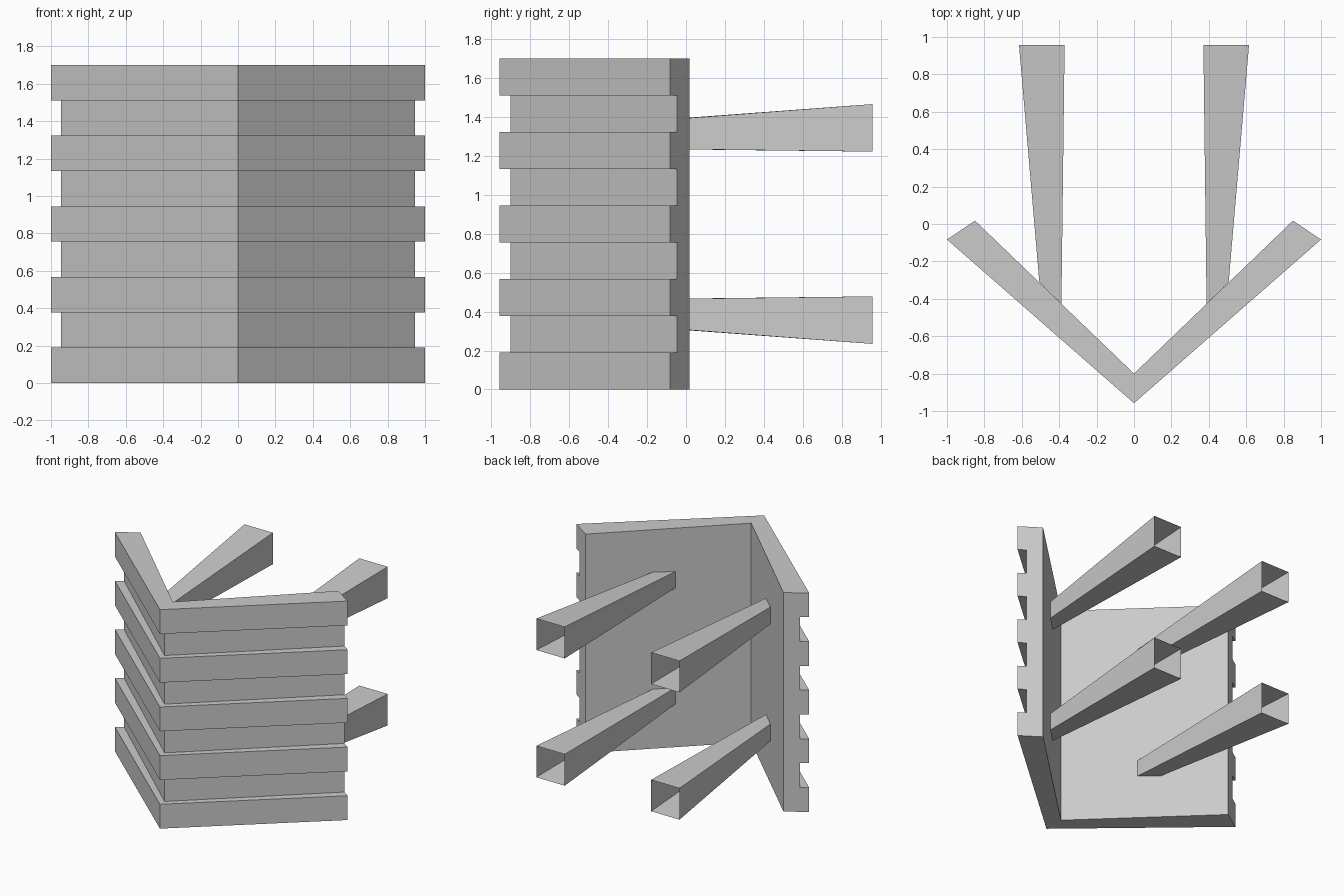
import bpy, bmesh
from mathutils import Vector

if "Cube" in bpy.data.objects:
    bpy.data.objects.remove(bpy.data.objects["Cube"])

LAYERS = 9
HEIGHT = 1.70
STEP = HEIGHT / LAYERS
RECESS = 0.36          # groove depth as a fraction of wall thickness


def loft(name, sections, cap):
    """Skin a row of matching closed cross-sections."""
    bm = bmesh.new()
    rings = [[bm.verts.new(p) for p in s] for s in sections]
    for a, b in zip(rings, rings[1:]):
        n = len(a)
        for i in range(n):
            j = (i + 1) % n
            bm.faces.new((a[i], a[j], b[j], b[i]))
    if cap:
        bm.faces.new(rings[0])
        bm.faces.new(rings[-1])
    bmesh.ops.recalc_face_normals(bm, faces=bm.faces)
    mesh = bpy.data.meshes.new(name)
    bm.to_mesh(mesh)
    bm.free()
    obj = bpy.data.objects.new(name, mesh)
    bpy.context.collection.objects.link(obj)
    return obj


# V-shaped wall with alternating raised and recessed bands
def wall_section(outer, inner):
    outer, inner = Vector(outer), Vector(inner)
    pts = []
    for k in range(LAYERS):
        p = outer.lerp(inner, RECESS if k % 2 else 0)
        pts += [(p.x, p.y, k * STEP), (p.x, p.y, (k + 1) * STEP)]
    return pts + [(inner.x, inner.y, HEIGHT), (inner.x, inner.y, 0)]


loft("banded_wall", [
    wall_section((-1, -0.083), (-0.85, 0.018)),
    wall_section((0, -0.958), (0, -0.80)),
    wall_section((1, -0.083), (0.85, 0.018)),
], cap=True)


# Four tapered, open-ended pegs reaching back from the wall
def peg(name, side, upper):
    def pt(x, y, z):
        return (side * x, y, z if upper else HEIGHT - z)
    near = [pt(0.388, -0.426, 1.238), pt(0.506, -0.312, 1.238),
            pt(0.506, -0.312, 1.370), pt(0.388, -0.426, 1.364)]
    far = [pt(0.371, 0.958, 1.222), pt(0.615, 0.958, 1.222),
           pt(0.615, 0.958, 1.466), pt(0.371, 0.958, 1.466)]
    loft(name, [near, far], cap=False)


for side, s_name in ((-1, "left"), (1, "right")):
    for upper, u_name in ((True, "upper"), (False, "lower")):
        peg(f"{u_name}_{s_name}_peg", side, upper)
